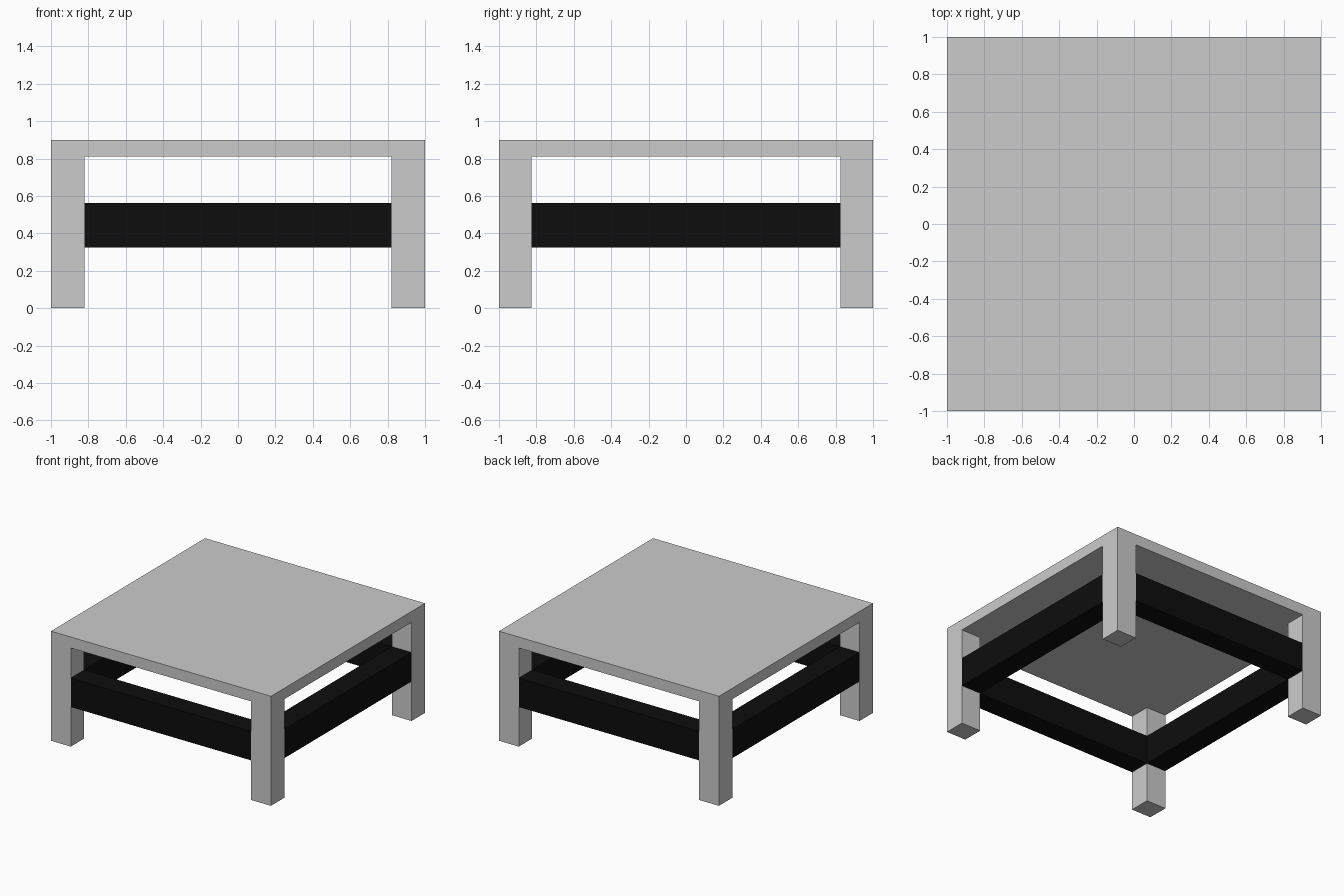
import bpy

if "Cube" in bpy.data.objects:
    bpy.data.objects.remove(bpy.data.objects["Cube"])

TOP, UNDER = 0.90, 0.81          # tabletop upper and lower heights
LEG_X, LEG_Y = 0.18, 0.175       # leg section
RAIL_LOW, RAIL_HIGH = 0.325, 0.563

black = bpy.data.materials.new("black")
black.diffuse_color = (0.004, 0.004, 0.004, 1)
black.use_nodes = True
black.node_tree.nodes["Principled BSDF"].inputs["Base Color"].default_value = black.diffuse_color


def box(name, x, y, z, material=None):
    """Box spanning the given (low, high) ranges."""
    centre = [(a + b) / 2 for a, b in (x, y, z)]
    bpy.ops.mesh.primitive_cube_add(size=1, location=centre)
    obj = bpy.context.object
    obj.name = name
    obj.scale = [b - a for a, b in (x, y, z)]
    bpy.ops.object.transform_apply(location=False, rotation=False, scale=True)
    if material:
        obj.data.materials.append(material)
    return obj


def span(side, depth):
    """Range of the given depth inwards from the -1 or +1 edge."""
    return tuple(sorted((side, side * (1 - depth))))


# Tabletop
box("tabletop", (-1, 1), (-1, 1), (UNDER, TOP))

# Corner legs
for sx, x_name in ((-1, "left"), (1, "right")):
    for sy, y_name in ((-1, "front"), (1, "back")):
        box(f"{y_name}_{x_name}_leg", span(sx, LEG_X), span(sy, LEG_Y), (0, UNDER))

# Black rails between the legs, flush with them
inner_x, inner_y = 1 - LEG_X, 1 - LEG_Y
for s, name in ((-1, "front"), (1, "back")):
    box(f"{name}_rail", (-inner_x, inner_x), span(s, LEG_Y), (RAIL_LOW, RAIL_HIGH), black)
for s, name in ((-1, "left"), (1, "right")):
    box(f"{name}_rail", span(s, LEG_X), (-inner_y, inner_y), (RAIL_LOW, RAIL_HIGH), black)
